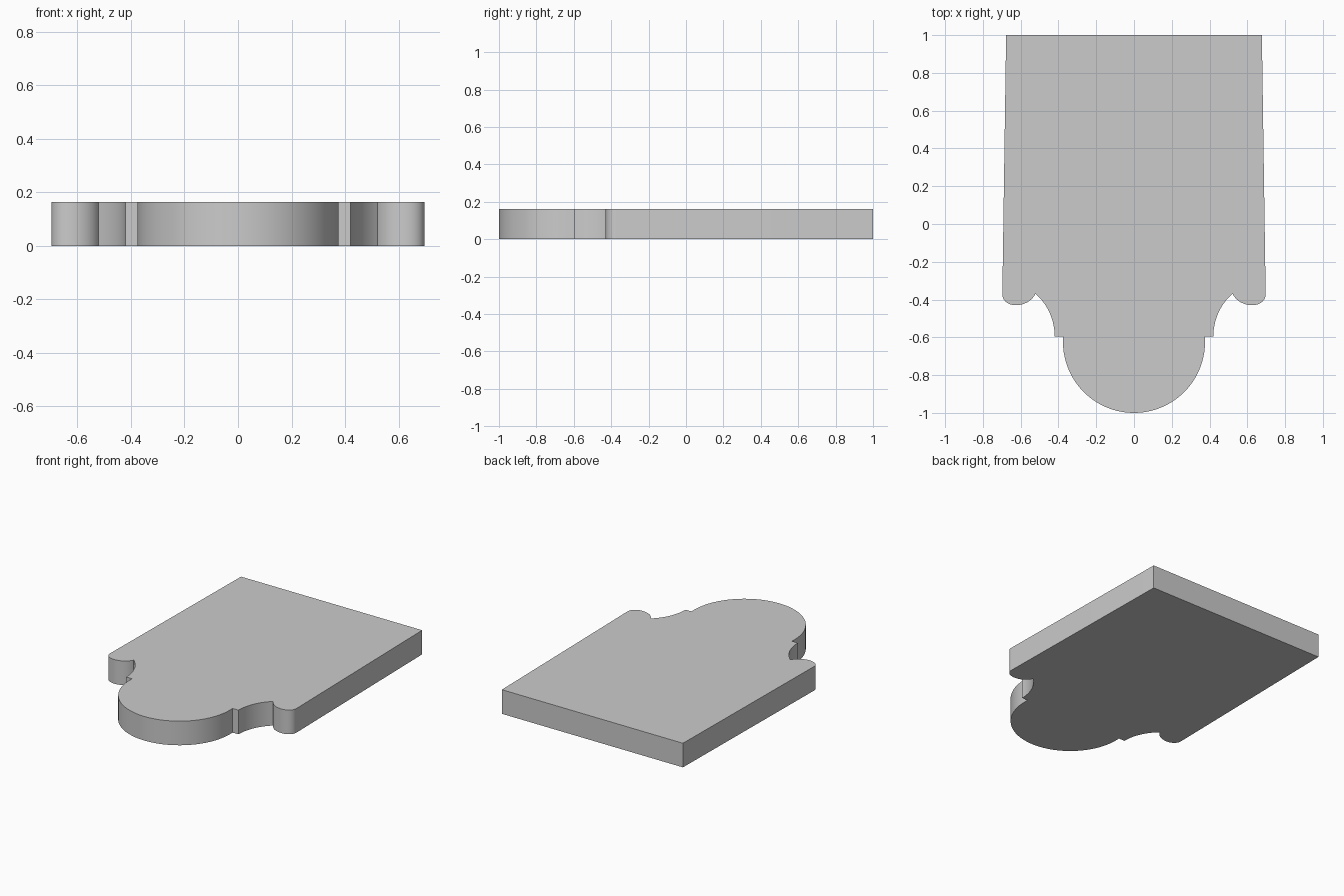
import bpy, bmesh
from math import cos, sin, pi, atan2, radians
from mathutils import Vector

if "Cube" in bpy.data.objects:
    bpy.data.objects.remove(bpy.data.objects["Cube"])

HEIGHT = 0.163


def arc(cx, cy, r, a0, a1, n):
    return [(cx + r * cos(a0 + (a1 - a0) * i / n),
             cy + r * sin(a0 + (a1 - a0) * i / n)) for i in range(n + 1)]


def bezier(p0, p1, p2, p3, n):
    p0, p1, p2, p3 = map(Vector, (p0, p1, p2, p3))
    pts = []
    for i in range(n + 1):
        t = i / n
        p = p0*(1-t)**3 + p1*3*t*(1-t)**2 + p2*3*t*t*(1-t) + p3*t**3
        pts.append((p.x, p.y))
    return pts


# Right half of the outline, from the tip of the rounded nose to the back edge
nose = arc(0, -0.624, 0.376, -pi / 2, 0, 32) + [(0.376, -0.595)]
cove_r = 0.303
cove_x = 0.42 + cove_r
cove_end = pi - atan2(0.225, cove_x - 0.523)
cove = arc(cove_x, -0.595, cove_r, pi, cove_end, 16)
lobe = bezier(cove[-1], (0.56, -0.45), (0.697, -0.45), (0.697, -0.37), 20)[1:]
half = nose + cove + lobe + [(0.677, 1.0)]

# Mirror into a closed outline and extrude into a flat plate
outline = half + [(-x, y) for x, y in reversed(half[1:])]
bm = bmesh.new()
base = bm.faces.new([bm.verts.new((x, y, 0)) for x, y in outline])
ext = bmesh.ops.extrude_face_region(bm, geom=[base], use_keep_orig=True)
top = [v for v in ext["geom"] if isinstance(v, bmesh.types.BMVert)]
bmesh.ops.translate(bm, verts=top, vec=(0, 0, HEIGHT))
bmesh.ops.recalc_face_normals(bm, faces=bm.faces[:])

mesh = bpy.data.meshes.new("scalloped_plate")
bm.to_mesh(mesh)
bm.free()
plate = bpy.data.objects.new("scalloped_plate", mesh)
bpy.context.collection.objects.link(plate)

# Smooth curved walls, crisp rims
bpy.context.view_layer.objects.active = plate
plate.select_set(True)
bpy.ops.object.shade_smooth_by_angle(angle=radians(30))
